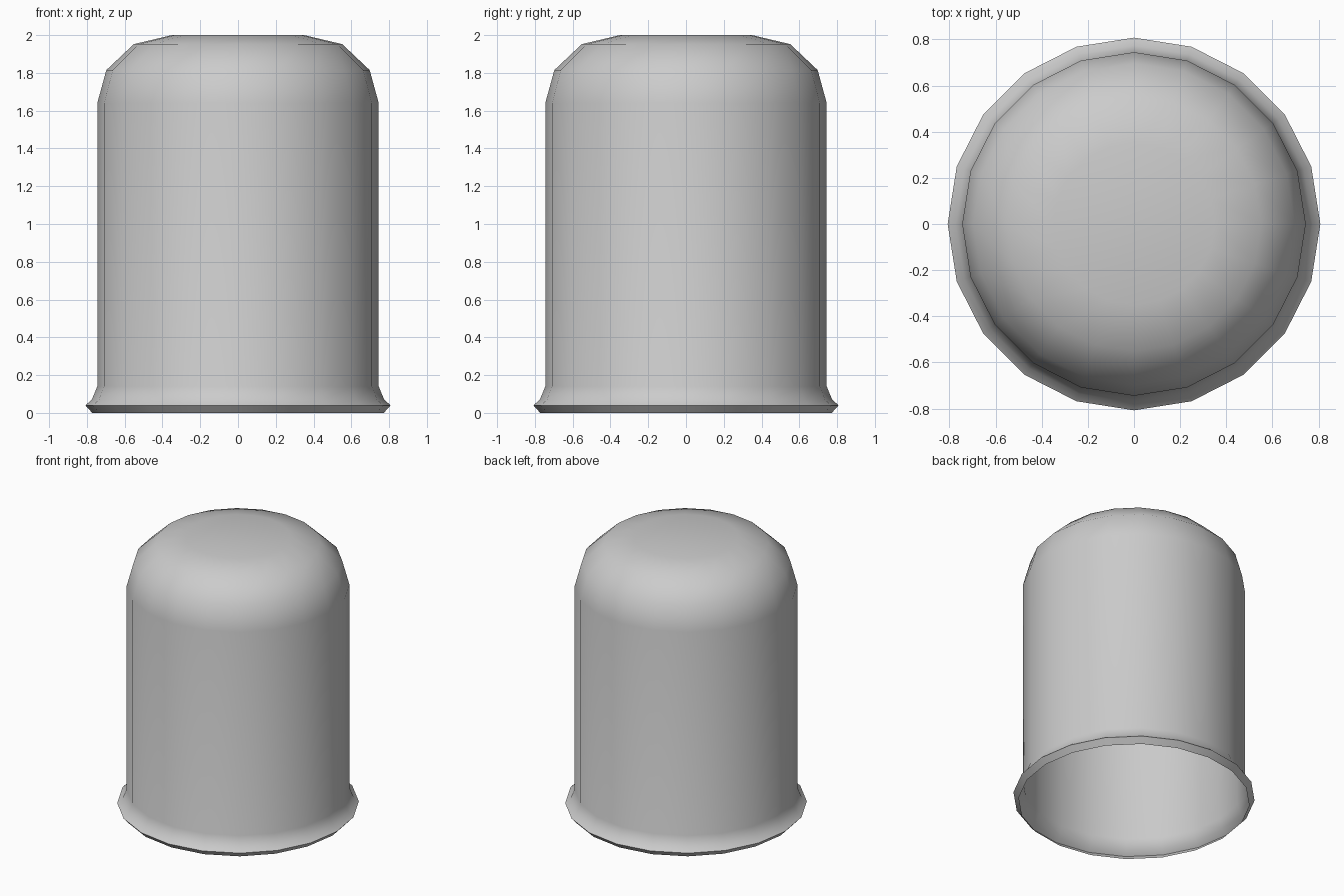
import bpy, bmesh, math

if "Cube" in bpy.data.objects:
    bpy.data.objects.remove(bpy.data.objects["Cube"])

SIDES = 20
# Profile (radius, height) from the open rim up to the crown
PROFILE = [(0.772, 0.0), (0.808, 0.04), (0.774, 0.07), (0.745, 0.14),
           (0.745, 1.64), (0.697, 1.815), (0.552, 1.952), (0.35, 2.0)]


def lathe(name, profile, sides):
    bm = bmesh.new()
    rings = []
    for r, z in profile:
        rings.append([bm.verts.new((r * math.cos(2 * math.pi * i / sides),
                                    r * math.sin(2 * math.pi * i / sides), z))
                      for i in range(sides)])
    for low, high in zip(rings, rings[1:]):
        for i in range(sides):
            j = (i + 1) % sides
            bm.faces.new((low[i], low[j], high[j], high[i]))
    bm.faces.new(rings[-1])  # flat crown
    mesh = bpy.data.meshes.new(name)
    bm.to_mesh(mesh)
    bm.free()
    obj = bpy.data.objects.new(name, mesh)
    bpy.context.collection.objects.link(obj)
    return obj


# Open-bottomed domed cover with a flared lip
cover = lathe("domed_cover", PROFILE, SIDES)
bpy.context.view_layer.objects.active = cover
cover.select_set(True)
bpy.ops.object.shade_smooth_by_angle(angle=math.radians(60))
